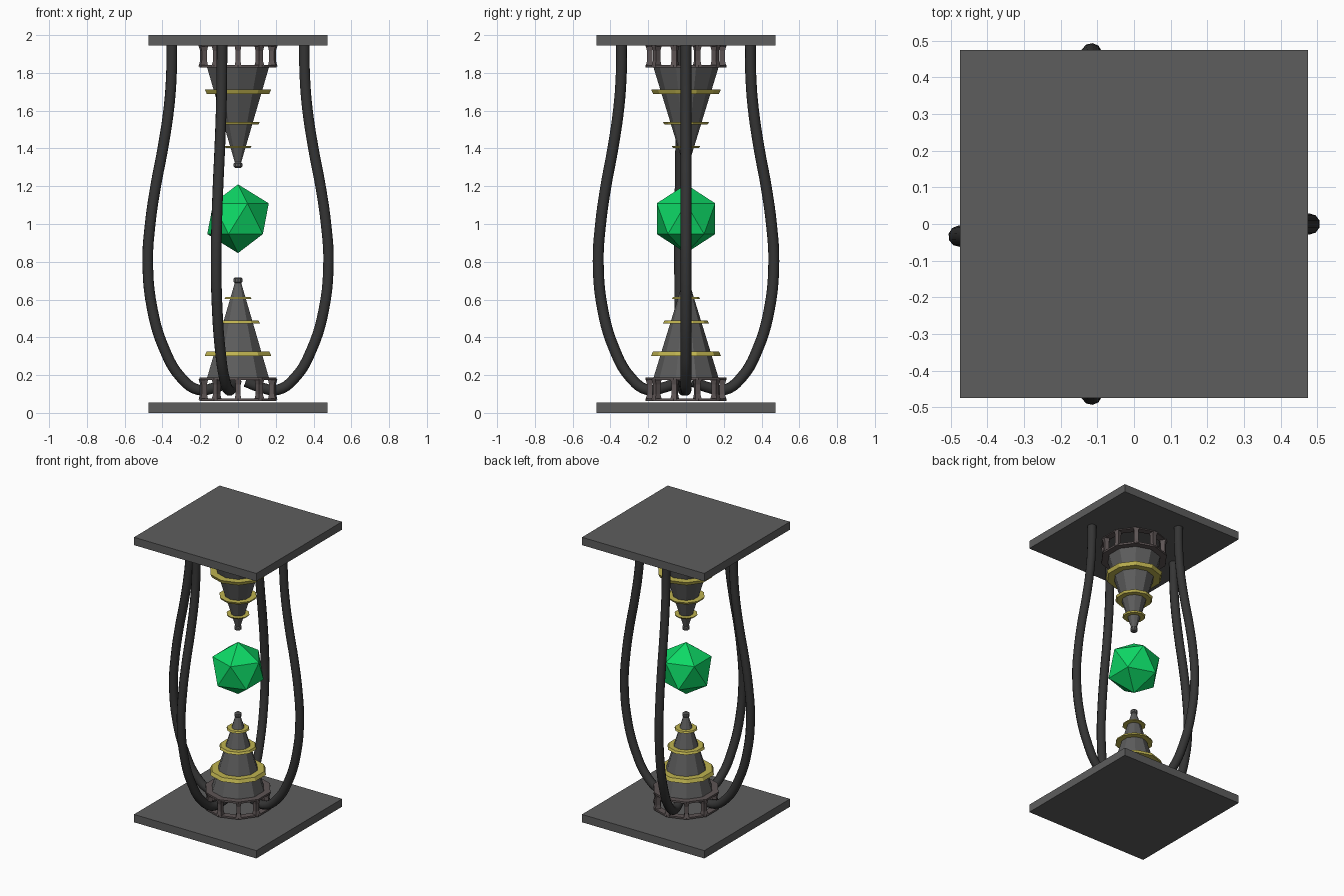
import bpy, bmesh
from math import sin, cos, radians, pi, tau

if "Cube" in bpy.data.objects:
    bpy.data.objects.remove(bpy.data.objects["Cube"])


def material(name, rgb):
    m = bpy.data.materials.new(name)
    m.diffuse_color = (*rgb, 1)
    m.use_nodes = True
    m.node_tree.nodes["Principled BSDF"].inputs["Base Color"].default_value = m.diffuse_color
    return m


STONE = material("stone", (0.11, 0.11, 0.11))
TUBE = material("tube", (0.035, 0.035, 0.035))
CAGE = material("cage_metal", (0.11, 0.09, 0.09))
GOLD = material("gold", (0.52, 0.45, 0.08))
GREEN = material("green_crystal", (0.004, 0.68, 0.13))

SIDES = 10
MIRROR = 2.015          # upper half is z -> MIRROR - z


def finish(name, bm, mat, upper=False):
    if upper:
        for v in bm.verts:
            v.co.z = MIRROR - v.co.z
    bmesh.ops.recalc_face_normals(bm, faces=bm.faces)
    me = bpy.data.meshes.new(name)
    bm.to_mesh(me)
    bm.free()
    me.materials.append(mat)
    ob = bpy.data.objects.new(name, me)
    bpy.context.collection.objects.link(ob)
    return ob


def lathe(bm, profile, closed=False):
    """Ten-sided turning of (radius, z) points; open profiles get end caps."""
    rings = [[bm.verts.new((r * cos(pi / 2 + tau * i / SIDES),
                            r * sin(pi / 2 + tau * i / SIDES), z))
              for i in range(SIDES)] for r, z in profile]
    pairs = list(zip(rings, rings[1:]))
    if closed:
        pairs.append((rings[-1], rings[0]))
    else:
        bm.faces.new(rings[0])
        bm.faces.new(rings[-1])
    for a, b in pairs:
        for i in range(SIDES):
            j = (i + 1) % SIDES
            bm.faces.new((a[i], a[j], b[j], b[i]))


def post(bm, angle):
    """Upright bar of the cage, pinched at mid height."""
    c, s = cos(angle), sin(angle)
    loops = []
    for z, r0, r1, w in ((0.07, 0.172, 0.214, 0.018), (0.1, 0.177, 0.206, 0.013),
                         (0.15, 0.177, 0.206, 0.013), (0.18, 0.172, 0.214, 0.018)):
        loops.append([bm.verts.new((r * c - t * s, r * s + t * c, z))
                      for r, t in ((r0, -w), (r1, -w), (r1, w), (r0, w))])
    for a, b in zip(loops, loops[1:]):
        for i in range(4):
            j = (i + 1) % 4
            bm.faces.new((a[i], a[j], b[j], b[i]))
    bm.faces.new(loops[0])
    bm.faces.new(loops[-1])


# Square end plates
for name, z in (("base_plate", 0.0275), ("top_plate", 1.9725)):
    bm = bmesh.new()
    bmesh.ops.create_cube(bm, size=1)
    bmesh.ops.scale(bm, vec=(0.95, 0.95, 0.055), verts=bm.verts)
    bmesh.ops.translate(bm, vec=(0, 0, z), verts=bm.verts)
    finish(name, bm, STONE)

for upper in (False, True):
    half = "upper" if upper else "lower"

    # Spike with small knob at the tip
    bm = bmesh.new()
    lathe(bm, [(0.173, 0.183), (0.018, 0.688), (0.024, 0.694),
               (0.024, 0.711), (0.016, 0.718)])
    finish(half + "_spike", bm, STONE, upper)

    # Gold collars, slightly tapered
    for k, (r0, r1, z0, z1) in enumerate(((0.185, 0.174, 0.302, 0.326),
                                          (0.122, 0.114, 0.474, 0.489),
                                          (0.075, 0.069, 0.603, 0.613))):
        bm = bmesh.new()
        lathe(bm, [(r0, z0), (r1, z1)])
        finish(f"{half}_collar_{k + 1}", bm, GOLD, upper)

    # Open cage: two flat rings joined by ten posts
    bm = bmesh.new()
    for z0, z1 in ((0.064, 0.076), (0.174, 0.187)):
        lathe(bm, [(0.168, z0), (0.215, z0), (0.215, z1), (0.168, z1)], closed=True)
    for i in range(SIDES):
        post(bm, pi / 2 + tau * i / SIDES)
    finish(half + "_cage", bm, CAGE, upper)

# Floating crystal
bm = bmesh.new()
bmesh.ops.create_icosphere(bm, subdivisions=1, radius=0.182)
bmesh.ops.translate(bm, vec=(0, 0, 1.028), verts=bm.verts)
finish("crystal", bm, GREEN)

# Four bulging tubes from the top plate into the lower cage
PATH = [(0.351, 1.955), (0.353, 1.8), (0.366, 1.62), (0.399, 1.4), (0.437, 1.2),
        (0.466, 1.0), (0.479, 0.8), (0.455, 0.55), (0.392, 0.34), (0.305, 0.19),
        (0.21, 0.122), (0.12, 0.135), (0.04, 0.165)]
for k, deg in enumerate((0, 104, 184, -104)):
    cu = bpy.data.curves.new(f"tube_{k + 1}", 'CURVE')
    cu.dimensions = '3D'
    cu.bevel_depth = 0.029
    cu.bevel_resolution = 3
    cu.resolution_u = 5
    cu.use_fill_caps = True
    sp = cu.splines.new('BEZIER')
    sp.bezier_points.add(len(PATH) - 1)
    a = radians(deg)
    for p, (r, z) in zip(sp.bezier_points, PATH):
        p.co = (r * cos(a), r * sin(a), z)
        p.handle_left_type = p.handle_right_type = 'AUTO'
    sp.use_smooth = True
    cu.materials.append(TUBE)
    bpy.context.collection.objects.link(bpy.data.objects.new(f"tube_{k + 1}", cu))
